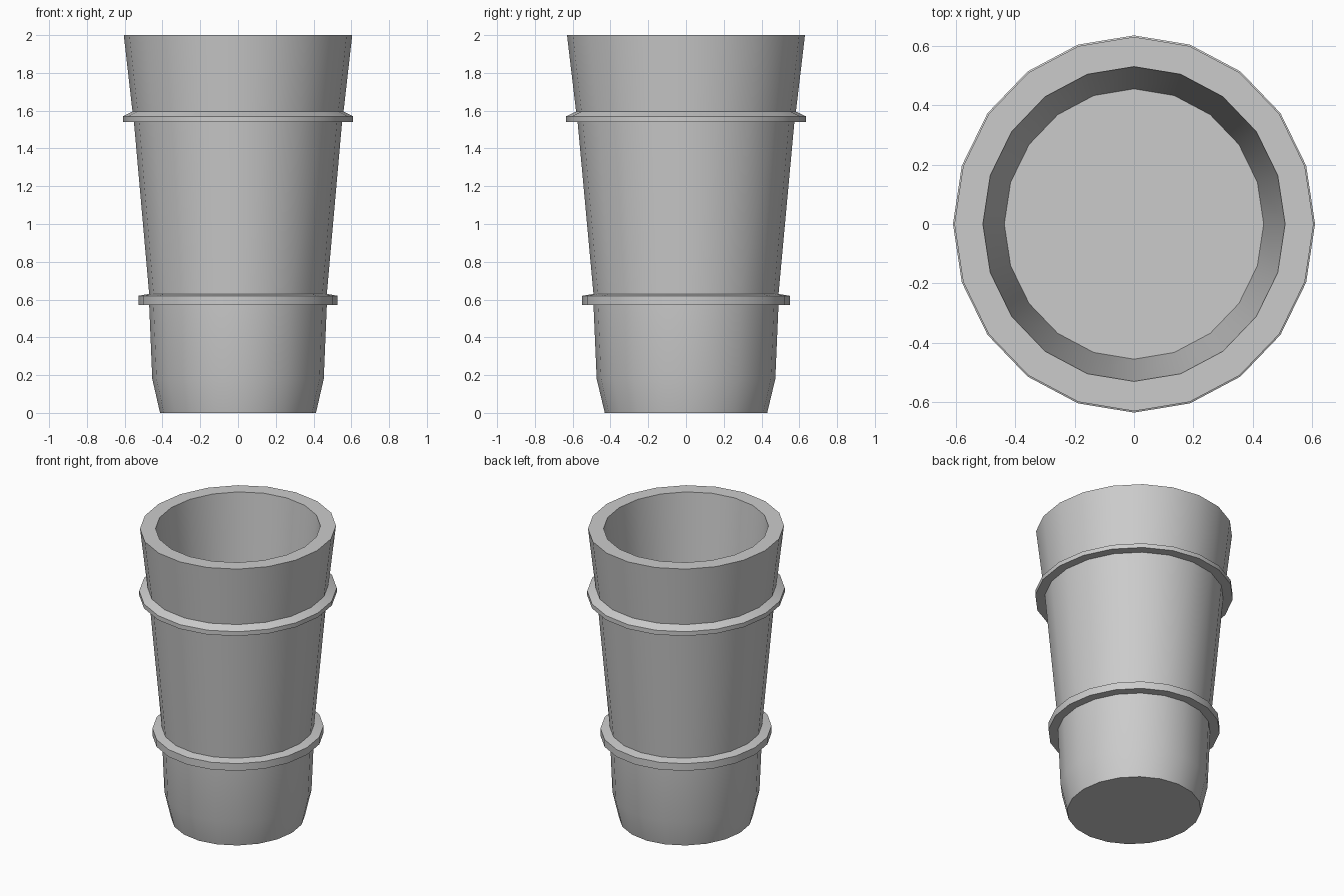
import bpy, bmesh, math

if "Cube" in bpy.data.objects:
    bpy.data.objects.remove(bpy.data.objects["Cube"])

SIDES = 20
X_SQUASH = 0.96  # the cup is slightly narrower in x than in y

# Half profile (radius along y, height): base, body with two bands, rim, inside
PROFILE = [
    (0.430, 0.00), (0.473, 0.18),
    (0.490, 0.57), (0.550, 0.57), (0.550, 0.62), (0.490, 0.63),   # lower band
    (0.574, 1.54), (0.635, 1.54), (0.635, 1.57), (0.582, 1.595),  # upper band
    (0.630, 2.00), (0.530, 2.00),                                 # rim
    (0.455, 1.20),                                                # inner floor edge
]


def lathe(name, profile, sides):
    bm = bmesh.new()
    rings = []
    for r, z in profile:
        ring = []
        for i in range(sides):
            a = 2 * math.pi * i / sides
            ring.append(bm.verts.new((r * X_SQUASH * math.cos(a), r * math.sin(a), z)))
        rings.append(ring)
    for lo, hi in zip(rings, rings[1:]):
        for i in range(sides):
            j = (i + 1) % sides
            bm.faces.new((lo[i], lo[j], hi[j], hi[i]))
    # underside and inner floor
    bm.faces.new(rings[0][::-1])
    bm.faces.new(rings[-1])
    bmesh.ops.recalc_face_normals(bm, faces=bm.faces)
    mesh = bpy.data.meshes.new(name)
    bm.to_mesh(mesh)
    bm.free()
    obj = bpy.data.objects.new(name, mesh)
    bpy.context.collection.objects.link(obj)
    return obj


# Banded cup
cup = lathe("banded_cup", PROFILE, SIDES)
bpy.context.view_layer.objects.active = cup
cup.select_set(True)
bpy.ops.object.shade_smooth_by_angle(angle=math.radians(30))
